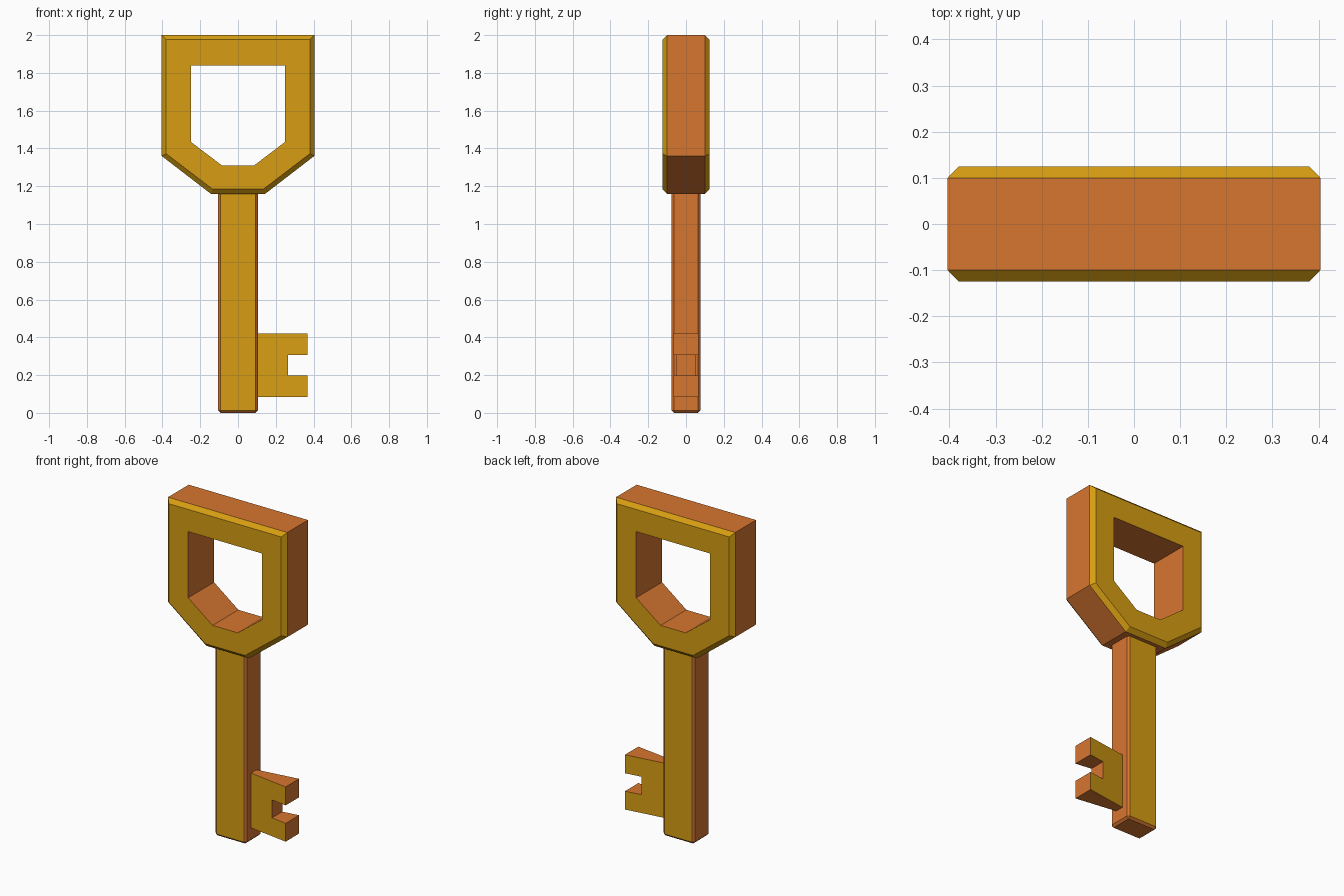
import bpy, bmesh

if "Cube" in bpy.data.objects:
    bpy.data.objects.remove(bpy.data.objects["Cube"])


def material(name, rgb):
    m = bpy.data.materials.new(name)
    m.diffuse_color = (*rgb, 1)
    m.use_nodes = True
    m.node_tree.nodes["Principled BSDF"].inputs["Base Color"].default_value = m.diffuse_color
    return m


gold = material("gold", (0.68, 0.34, 0.006))
orange = material("copper orange", (0.68, 0.18, 0.03))


def finish(name, bm, limit):
    # faces looking to the front or back are gold, the rest orange
    bmesh.ops.recalc_face_normals(bm, faces=bm.faces)
    bm.normal_update()
    for f in bm.faces:
        f.material_index = 0 if abs(f.normal.y) > limit else 1
    me = bpy.data.meshes.new(name)
    bm.to_mesh(me)
    bm.free()
    me.materials.append(gold)
    me.materials.append(orange)
    ob = bpy.data.objects.new(name, me)
    bpy.context.collection.objects.link(ob)


def mirrored(half):
    return half + [(-x, z) for x, z in reversed(half)]


# Bow: six-sided ring, chamfered on its outer rim only
hole = mirrored([(0.25, 1.84), (0.25, 1.435), (0.085, 1.31)])
inset = mirrored([(0.38, 1.976), (0.38, 1.372), (0.135, 1.185)])
outer = mirrored([(0.404, 2.0), (0.404, 1.36), (0.144, 1.16)])
bm = bmesh.new()
sections = [(hole, -0.125), (inset, -0.125), (outer, -0.1),
            (outer, 0.1), (inset, 0.125), (hole, 0.125)]
loops = [[bm.verts.new((x, y, z)) for x, z in pts] for pts, y in sections]
for i in range(6):
    a, b = loops[i], loops[(i + 1) % 6]
    for j in range(6):
        k = (j + 1) % 6
        bm.faces.new((a[j], a[k], b[k], b[j]))
finish("bow", bm, 0.6)

# Shaft: bevelled bar running up into the bow
bm = bmesh.new()
bmesh.ops.create_cube(bm, size=1)
for v in bm.verts:
    v.co = (v.co.x * 0.212, v.co.y * 0.154, (v.co.z + 0.5) * 1.2)
bmesh.ops.bevel(bm, geom=bm.edges[:], offset=0.013, offset_type='OFFSET',
                segments=1, profile=0.5, affect='EDGES')
finish("shaft", bm, 0.9)

# Bit: notched plate that gets thicker away from the shaft
profile = [(0.09, 0.085), (0.368, 0.085), (0.368, 0.197), (0.265, 0.197),
           (0.265, 0.307), (0.368, 0.307), (0.368, 0.42), (0.09, 0.42)]
bm = bmesh.new()
front, back = [[bm.verts.new((x, s * (0.065 - (0.368 - x) * 0.145), z))
                for x, z in profile] for s in (-1, 1)]
bm.faces.new(front)
bm.faces.new(back[::-1])
for i in range(len(profile)):
    j = (i + 1) % len(profile)
    bm.faces.new((front[j], front[i], back[i], back[j]))
finish("bit", bm, 0.9)
